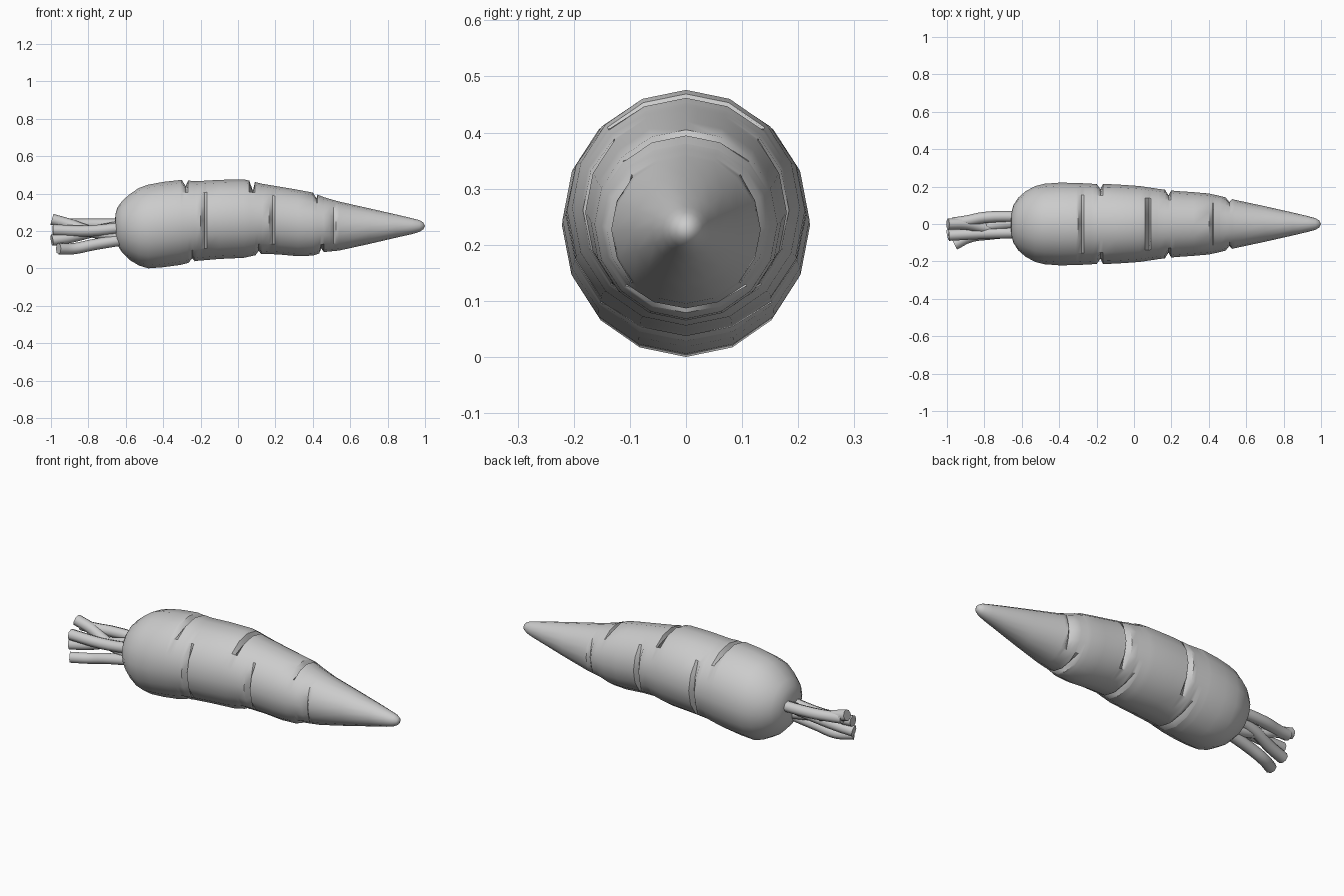
import bpy, bmesh, math

# Root outline: x, bottom z, top z, half width in y
PROFILE = [
    (-0.655, 0.17, 0.29, 0.06), (-0.645, 0.125, 0.325, 0.10), (-0.62, 0.085, 0.36, 0.14),
    (-0.58, 0.045, 0.395, 0.175), (-0.53, 0.015, 0.43, 0.202), (-0.48, 0.0, 0.447, 0.215),
    (-0.40, 0.006, 0.462, 0.221), (-0.31, 0.018, 0.472, 0.22), (-0.22, 0.04, 0.466, 0.215),
    (-0.10, 0.05, 0.473, 0.212), (0.03, 0.056, 0.476, 0.203), (0.13, 0.078, 0.452, 0.188),
    (0.22, 0.074, 0.437, 0.177), (0.32, 0.065, 0.42, 0.17), (0.40, 0.068, 0.405, 0.163),
    (0.46, 0.087, 0.38, 0.15), (0.54, 0.095, 0.357, 0.129), (0.70, 0.13, 0.321, 0.095),
    (0.85, 0.165, 0.287, 0.061), (0.93, 0.183, 0.268, 0.042), (0.97, 0.195, 0.258, 0.031),
    (0.99, 0.208, 0.246, 0.019),
]
SIDES = 16
# Grooves: x, angle index (0 = top, 4 = +y, 8 = bottom, 12 = -y), depth
GROOVES = [
    (-0.28, 0, 0.03), (0.08, 0, 0.05), (0.42, 0, 0.022),
    (-0.245, 8, 0.02), (0.11, 8, 0.02), (0.445, 8, 0.025),
    (-0.18, 4, 0.028), (0.185, 4, 0.028), (0.51, 4, 0.02),
    (-0.18, 12, 0.028), (0.185, 12, 0.028), (0.51, 12, 0.02),
]


def section(x):
    for a, b in zip(PROFILE, PROFILE[1:]):
        if a[0] <= x <= b[0]:
            t = (x - a[0]) / (b[0] - a[0])
            return [a[i] + (b[i] - a[i]) * t for i in (1, 2, 3)]


def groove_depth(x, k):
    total = 0
    for gx, gk, depth in GROOVES:
        if abs(x - gx) < 1e-4:
            off = min((k - gk) % SIDES, (gk - k) % SIDES)
            total += depth * (1, 0.85, 0, 0)[off] if off < 4 else 0
    return total


# Carrot root: rings along x, pressed in at the grooves
xs = {p[0] for p in PROFILE}
for gx, _, _ in GROOVES:
    xs |= {round(gx - 0.02, 4), gx, round(gx + 0.014, 4)}
bm = bmesh.new()
rings = []
for x in sorted(xs):
    lo, hi, w = section(x)
    cz, h = (lo + hi) / 2, (hi - lo) / 2
    ring = []
    for k in range(SIDES):
        a = 2 * math.pi * k / SIDES
        d = groove_depth(x, k)
        ring.append(bm.verts.new((x, (w - d) * math.sin(a), cz + (h - d) * math.cos(a))))
    rings.append(ring)
for r, s in zip(rings, rings[1:]):
    for k in range(SIDES):
        n = (k + 1) % SIDES
        bm.faces.new((r[k], r[n], s[n], s[k]))
for ring, x, z in ((rings[0], -0.66, 0.23), (rings[-1], 1.0, 0.227)):
    tip = bm.verts.new((x, 0, z))
    for k in range(SIDES):
        bm.faces.new((ring[k], ring[(k + 1) % SIDES], tip))
bmesh.ops.recalc_face_normals(bm, faces=bm.faces)
mesh = bpy.data.meshes.new("carrot_root")
bm.to_mesh(mesh)
bm.free()
root = bpy.data.objects.new("carrot_root", mesh)
bpy.context.collection.objects.link(root)
bpy.context.view_layer.objects.active = root
root.select_set(True)
bpy.ops.object.shade_smooth_by_angle(angle=math.radians(40))

# Cut leaf stems
STEMS = [
    [(-0.60, -0.03, 0.16), (-0.80, -0.02, 0.20), (-0.90, 0.0, 0.235), (-0.995, 0.0, 0.262)],
    [(-0.60, 0.04, 0.235), (-0.80, 0.035, 0.236), (-0.90, 0.015, 0.236), (-0.97, 0.005, 0.24)],
    [(-0.60, -0.04, 0.155), (-0.78, -0.055, 0.125), (-0.88, -0.07, 0.105), (-0.96, -0.11, 0.105)],
    [(-0.60, 0.01, 0.23), (-0.78, -0.01, 0.195), (-0.90, -0.04, 0.165), (-0.995, -0.06, 0.15)],
    [(-0.60, -0.045, 0.22), (-0.80, -0.05, 0.20), (-0.99, -0.06, 0.205)],
]
for i, pts in enumerate(STEMS):
    cu = bpy.data.curves.new(f"stem_{i + 1}", "CURVE")
    cu.dimensions = "3D"
    cu.bevel_depth = 0.03
    cu.bevel_resolution = 2
    cu.resolution_u = 4
    cu.use_fill_caps = True
    sp = cu.splines.new("BEZIER")
    sp.bezier_points.add(len(pts) - 1)
    for bp, p in zip(sp.bezier_points, pts):
        bp.co = p
        bp.handle_left_type = bp.handle_right_type = "AUTO"
    bpy.context.collection.objects.link(bpy.data.objects.new(f"stem_{i + 1}", cu))
